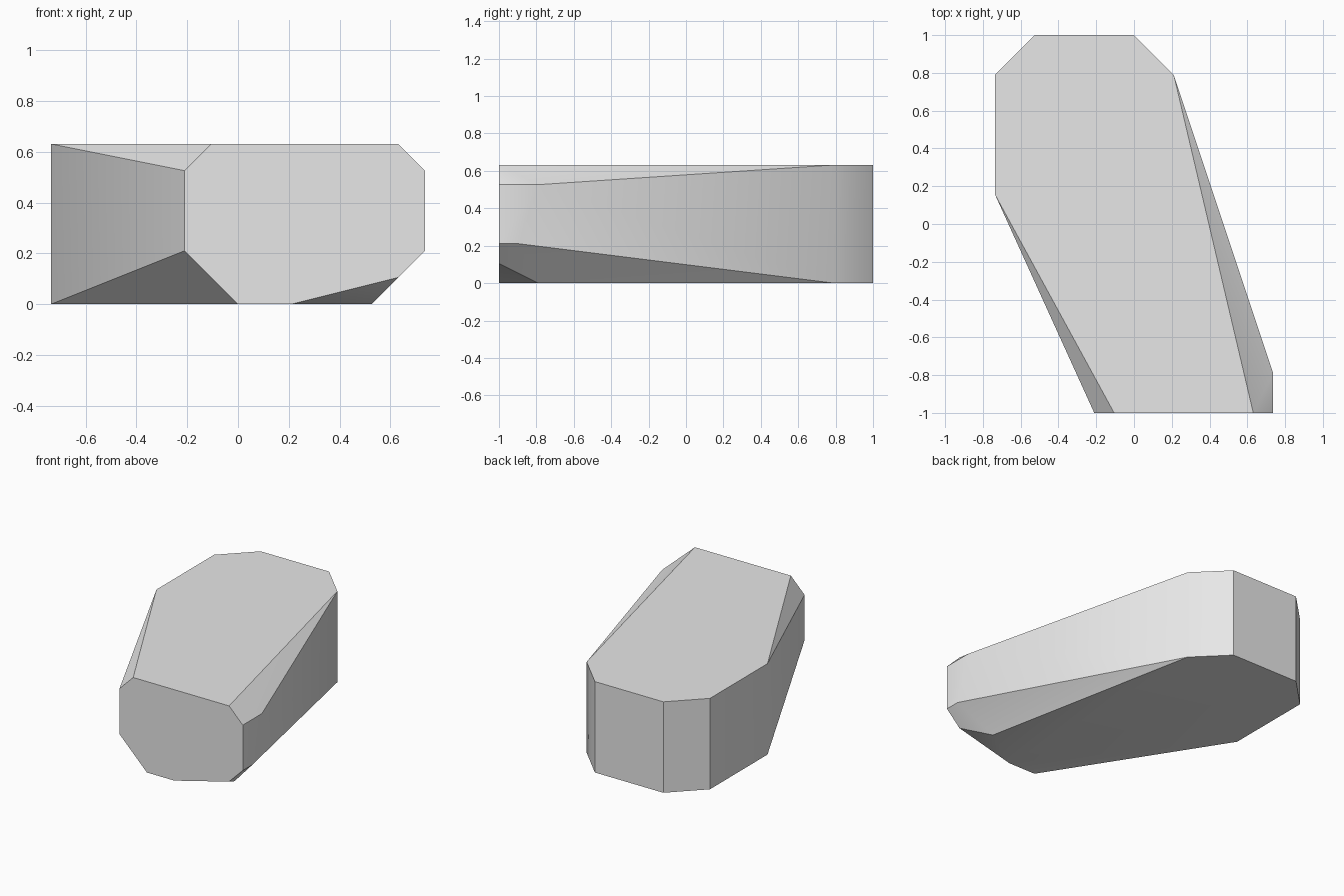
import bpy
import bmesh
from math import radians

cube = bpy.data.objects.get("Cube")
if cube:
    bpy.data.objects.remove(cube)

UNIT = 2 / 19      # modelling grid: the block is 19 units long
HALF = 9.5
HEIGHT = 6

grey = bpy.data.materials.new("stone_grey")
grey.use_nodes = True
colour = (0.8, 0.8, 0.8, 1)
grey.diffuse_color = colour
grey.node_tree.nodes["Principled BSDF"].inputs["Base Color"].default_value = colour

# Outline shared by the top and the bottom: back end and left flank
shared = [(2, 7.5), (0, HALF), (-5, HALF), (-7, 7.5), (-7, 1.5)]
# Front ends of the top and bottom faces
top_front = [(-1, -HALF), (6, -HALF)]
bottom_front = [(0, -HALF), (2, -HALF), (5, -7.5)]

corners = [(x, y, HEIGHT) for x, y in shared + top_front]
corners += [(x, y, 0) for x, y in shared + bottom_front]
# Chamfered corners of the front end
corners += [(x, -HALF, z) for x in (-2, 7) for z in (2, 5)]
corners += [(6, -HALF, 1), (7, -7.5, 5), (7, -8.5, 2)]

# Faceted block
bm = bmesh.new()
for x, y, z in corners:
    bm.verts.new((x * UNIT, y * UNIT, z * UNIT))
bmesh.ops.convex_hull(bm, input=bm.verts)
bmesh.ops.dissolve_limit(bm, angle_limit=radians(0.5), verts=bm.verts, edges=bm.edges)
bmesh.ops.recalc_face_normals(bm, faces=bm.faces)

mesh = bpy.data.meshes.new("faceted_block")
bm.to_mesh(mesh)
bm.free()
mesh.materials.append(grey)
block = bpy.data.objects.new("faceted_block", mesh)
bpy.context.collection.objects.link(block)

# Soften only the shallow corners
bpy.ops.object.select_all(action="DESELECT")
block.select_set(True)
bpy.context.view_layer.objects.active = block
bpy.ops.object.shade_smooth_by_angle(angle=radians(30))
